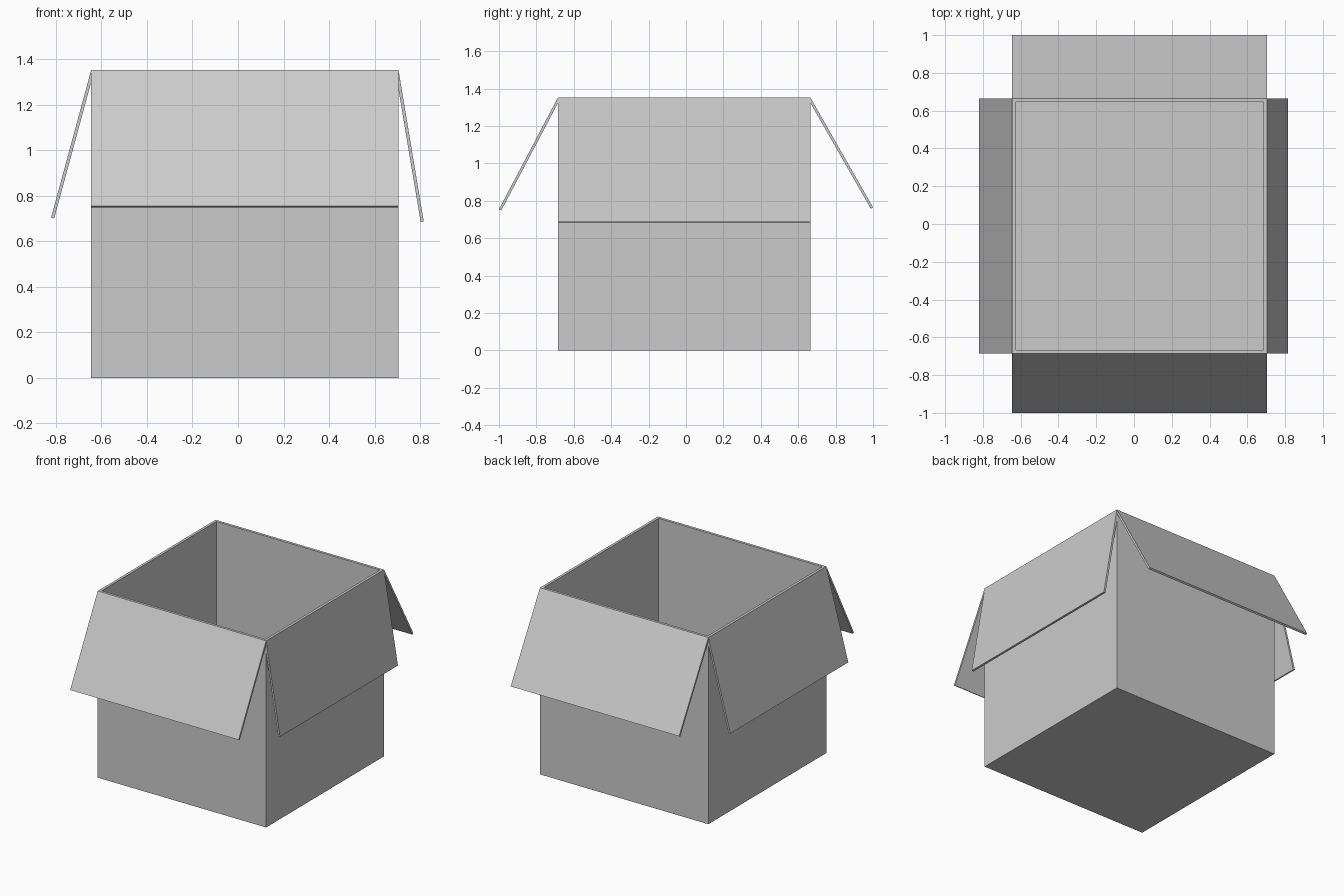
import bpy, bmesh
from mathutils import Vector

if "Cube" in bpy.data.objects:
    bpy.data.objects.remove(bpy.data.objects["Cube"])

X0, X1, Y0, Y1, H = -0.645, 0.705, -0.685, 0.665, 1.352
WALL, FLAP = 0.027, 0.014


def finish(name, bm):
    bmesh.ops.recalc_face_normals(bm, faces=bm.faces)
    mesh = bpy.data.meshes.new(name)
    bm.to_mesh(mesh)
    bm.free()
    bpy.context.collection.objects.link(bpy.data.objects.new(name, mesh))


# Open box: a block whose top is inset to a rim and pushed down to the floor
bm = bmesh.new()
bmesh.ops.create_cube(bm, size=1)
for v in bm.verts:
    v.co = ((X0 + X1) / 2 + v.co.x * (X1 - X0),
            (Y0 + Y1) / 2 + v.co.y * (Y1 - Y0), (v.co.z + 0.5) * H)
top = max(bm.faces, key=lambda f: f.calc_center_median().z)
bmesh.ops.inset_region(bm, faces=[top], thickness=WALL)
walls = bmesh.ops.extrude_face_region(bm, geom=[top])
bmesh.ops.translate(bm, vec=(0, 0, WALL - H),
                    verts=[v for v in walls["geom"] if isinstance(v, bmesh.types.BMVert)])
if top.is_valid:
    bmesh.ops.delete(bm, geom=[top], context="FACES_ONLY")
finish("box_body", bm)


# Flap: thin board hinged on a rim edge a-b, its outer face ending at "reach" out and "drop" down
def flap(name, a, b, out, reach, drop):
    a, b = Vector((*a, H)), Vector((*b, H))
    out = Vector((*out, 0))
    slope = out * reach - Vector((0, 0, drop))
    inward = -(out * drop + Vector((0, 0, reach))).normalized() * FLAP
    bm = bmesh.new()
    face = bm.faces.new([bm.verts.new(p) for p in (a, b, b + slope, a + slope)])
    ext = bmesh.ops.extrude_face_region(bm, geom=[face], use_keep_orig=True)
    bmesh.ops.translate(bm, vec=inward,
                        verts=[v for v in ext["geom"] if isinstance(v, bmesh.types.BMVert)])
    finish(name, bm)


flap("left_flap", (X0, Y0), (X0, Y1), (-1, 0), 0.176, 0.648)
flap("right_flap", (X1, Y0), (X1, Y1), (1, 0), 0.111, 0.665)
flap("front_flap", (X0, Y0), (X1, Y0), (0, -1), 0.315, 0.597)
flap("back_flap", (X0, Y1), (X1, Y1), (0, 1), 0.335, 0.587)
